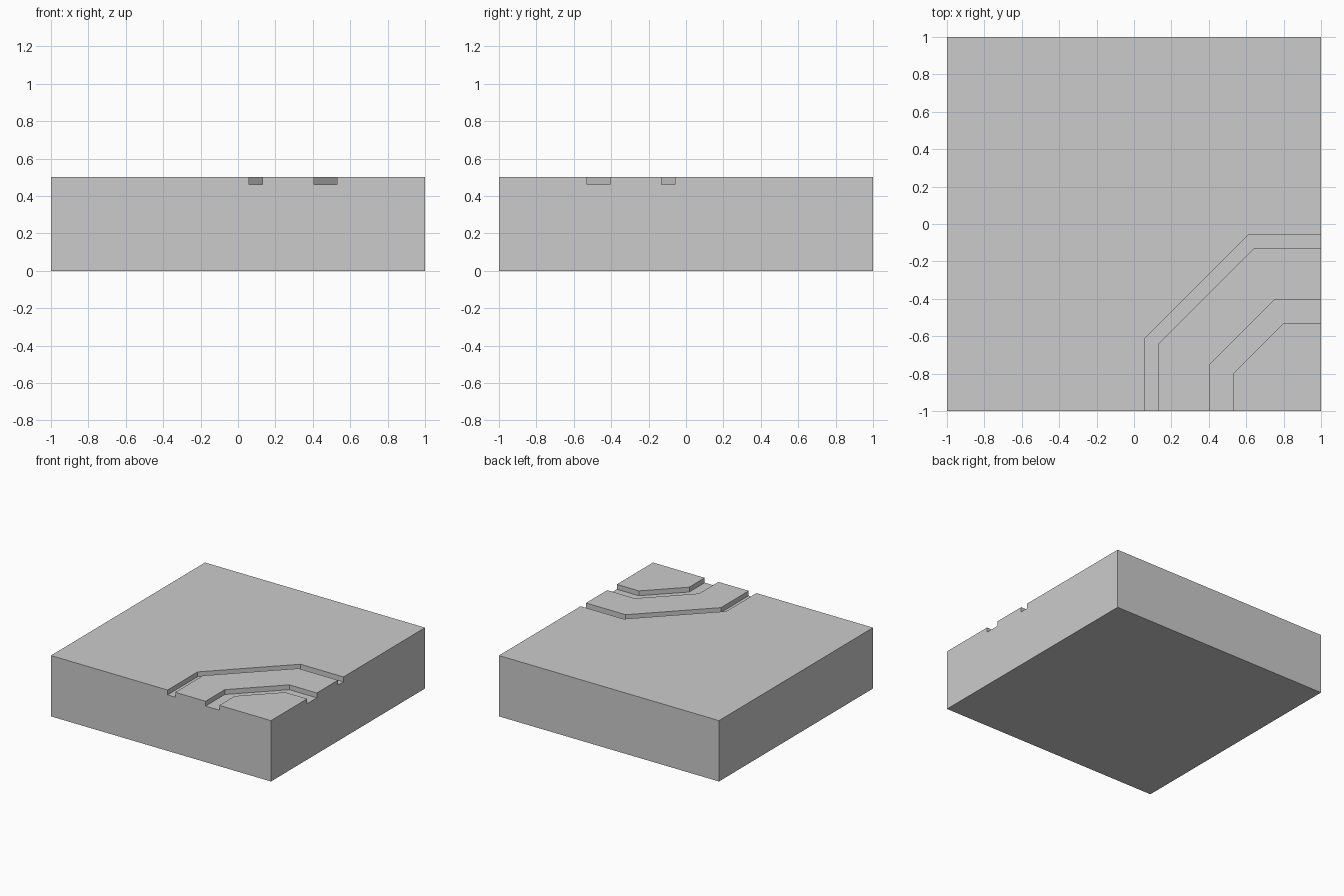
import bpy, bmesh

if "Cube" in bpy.data.objects:
    bpy.data.objects.remove(bpy.data.objects["Cube"])

TOP, FLOOR, OVER = 0.5, 0.46, 1.1


def edge_path(a, b):
    """Chamfered corner line: straight, diagonal, straight."""
    return [(a, -OVER), (a, -b), (b, -a), (OVER, -a)]


def prism(name, outline, z0, z1):
    bm = bmesh.new()
    face = bm.faces.new([bm.verts.new((x, y, z0)) for x, y in outline])
    top = bmesh.ops.extrude_face_region(bm, geom=[face])["geom"]
    bmesh.ops.translate(bm, vec=(0, 0, z1 - z0),
                        verts=[v for v in top if isinstance(v, bmesh.types.BMVert)])
    bmesh.ops.recalc_face_normals(bm, faces=bm.faces)
    mesh = bpy.data.meshes.new(name)
    bm.to_mesh(mesh)
    bm.free()
    obj = bpy.data.objects.new(name, mesh)
    bpy.context.collection.objects.link(obj)
    return obj


# Ground block
block = prism("ground_block", [(-1, -1), (1, -1), (1, 1), (-1, 1)], 0, TOP)

# Two grooves wrapping the front right corner: outer line, inner line
grooves = {
    "narrow_groove": ((0.06, 0.61), (0.13, 0.64)),
    "wide_groove": ((0.405, 0.75), (0.53, 0.80)),
}
for name, (outer, inner) in grooves.items():
    outline = edge_path(*outer) + edge_path(*inner)[::-1]
    cutter = prism(name + "_cutter", outline, FLOOR, TOP + 0.1)
    cutter.hide_render = True
    cutter.display_type = 'WIRE'
    mod = block.modifiers.new(name, 'BOOLEAN')
    mod.operation = 'DIFFERENCE'
    mod.solver = 'EXACT'
    mod.object = cutter
